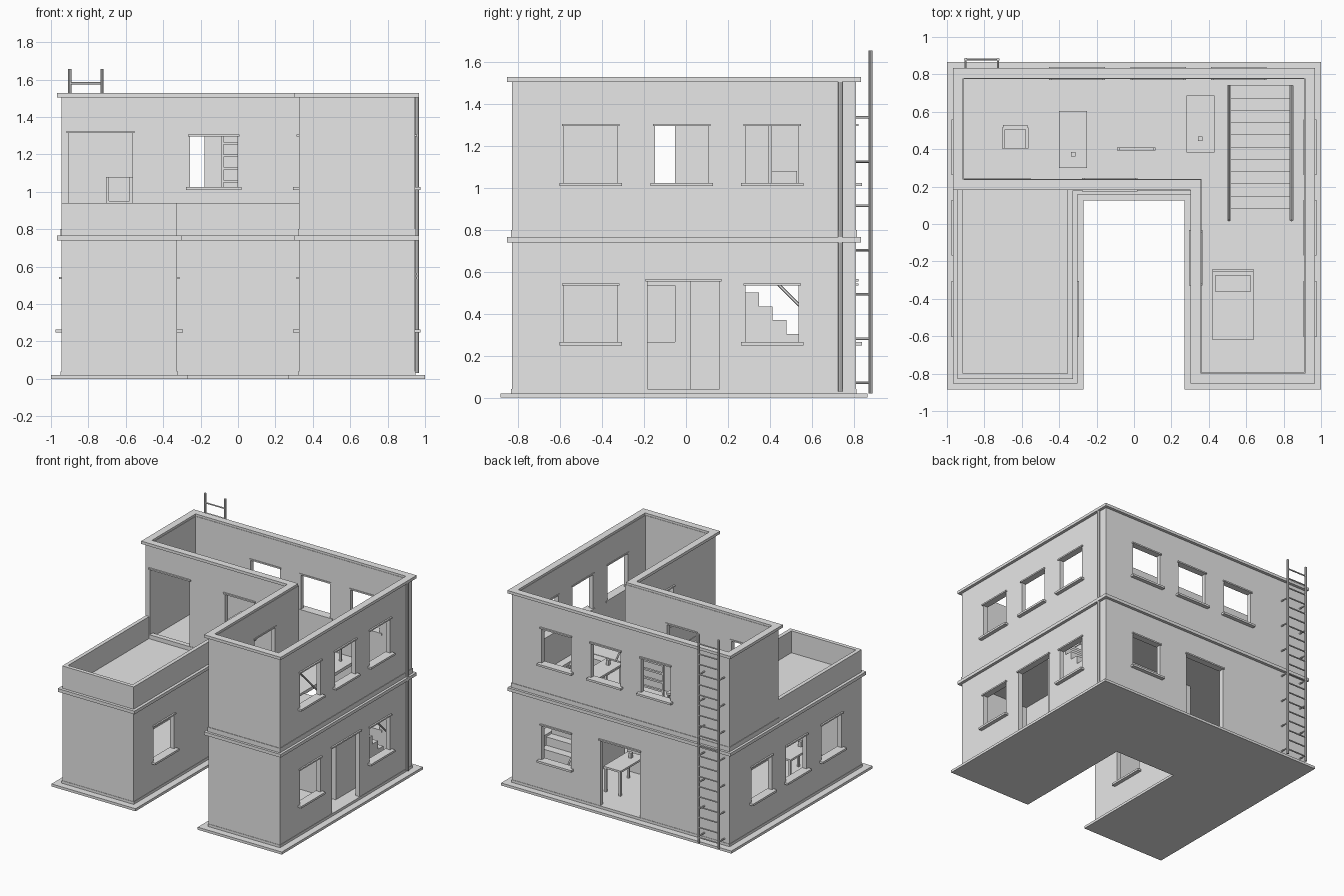
import bpy
import bmesh
from mathutils import Vector

cube = bpy.data.objects.get("Cube")
if cube:
    bpy.data.objects.remove(cube, do_unlink=True)

grey = bpy.data.materials.new("plain grey")
grey.use_nodes = True
grey.diffuse_color = (0.8, 0.8, 0.8, 1)
grey.node_tree.nodes["Principled BSDF"].inputs["Base Color"].default_value = grey.diffuse_color


def finish(name, bm):
    bmesh.ops.recalc_face_normals(bm, faces=bm.faces)
    mesh = bpy.data.meshes.new(name)
    bm.to_mesh(mesh)
    bm.free()
    mesh.materials.append(grey)
    obj = bpy.data.objects.new(name, mesh)
    bpy.context.collection.objects.link(obj)
    return obj


def boxes(name, spans):
    """One object made of boxes, each given as x, y and z spans."""
    bm = bmesh.new()
    for xs, ys, zs in spans:
        made = bmesh.ops.create_cube(bm, size=1)["verts"]
        for v in made:
            v.co = [s[0] if c < 0 else s[1] for c, s in zip(v.co, (xs, ys, zs))]
    return finish(name, bm)


def rods(name, pairs, radius, sides=6):
    bm = bmesh.new()
    for a, b in pairs:
        a, b = Vector(a), Vector(b)
        made = bmesh.ops.create_cone(bm, cap_ends=True, segments=sides, radius1=radius,
                                     radius2=radius, depth=(b - a).length)["verts"]
        turn = (b - a).to_track_quat("Z", "Y")
        for v in made:
            v.co = turn @ v.co + (a + b) / 2
    return finish(name, bm)


def extrude(name, points, shift):
    bm = bmesh.new()
    face = bm.faces.new([bm.verts.new(p) for p in points])
    top = bmesh.ops.extrude_face_region(bm, geom=[face])["geom"]
    bmesh.ops.translate(bm, vec=shift, verts=[g for g in top if isinstance(g, bmesh.types.BMVert)])
    return finish(name, bm)


def slab(name, outline, z0, z1):
    return extrude(name, [(x, y, z0) for x, y in outline], (0, 0, z1 - z0))


def ring(name, outer, inner, z0, z1):
    """Hollow wall between two matching outlines."""
    bm = bmesh.new()
    loops = [[bm.verts.new((x, y, z)) for x, y in line]
             for line, z in ((outer, z0), (outer, z1), (inner, z1), (inner, z0))]
    n = len(outer)
    for k in range(4):
        p, q = loops[k], loops[(k + 1) % 4]
        for i in range(n):
            j = (i + 1) % n
            bm.faces.new((p[i], p[j], q[j], q[i]))
    return finish(name, bm)


def cut(obj, spans):
    cutter = boxes("cutter", spans)
    cutter.hide_render = True
    mod = obj.modifiers.new("openings", "BOOLEAN")
    mod.operation = "DIFFERENCE"
    mod.solver = "EXACT"
    mod.object = cutter
    bpy.context.view_layer.objects.active = obj
    bpy.ops.object.modifier_apply(modifier=mod.name)
    bpy.data.objects.remove(cutter, do_unlink=True)


# Outlines of the two storeys, grown by d
SIDE, FRONT, BACK, NOTCH, COURT, TERRACE = 0.945, -0.83, 0.81, 0.325, 0.18, 0.205


def lower(d):
    s, f, b, n, c = SIDE + d, FRONT - d, BACK + d, NOTCH - d, COURT - d
    return [(-s, f), (-n, f), (-n, c), (n, c), (n, f), (s, f), (s, b), (-s, b)]


def upper(d):
    s, f, b, n, t = SIDE + d, FRONT - d, BACK + d, NOTCH - d, TERRACE - d
    return [(-s, t), (n, t), (n, f), (s, f), (s, b), (-s, b)]


THICK = 0.035
GROUND, FLOOR, ROOF = 0.02, 0.765, 1.527

# Shell: plinth, floors, walls, bands and cornices
slab("plinth", lower(0.055), 0, GROUND)
slab("ground_floor", lower(-0.01), GROUND, 0.04)
ring("lower_base_band", lower(0.003), lower(-0.03), GROUND, 0.04)
lower_wall = ring("lower_wall", lower(0), lower(-THICK), GROUND, 0.75)
ring("lower_cornice", lower(0.023), lower(-0.03), 0.74, FLOOR)
upper_floor = slab("upper_floor", lower(-0.02), 0.743, FLOOR + 0.003)
ring("upper_base_band", upper(0.004), upper(-0.03), FLOOR, 0.8)
upper_wall = ring("upper_wall", upper(0), upper(-THICK), FLOOR, 1.51)
ring("upper_cornice", upper(0.023), upper(-0.032), 1.505, ROOF)

# Terrace parapet and the ledge above the courtyard
s, n, t = SIDE, NOTCH, 0.03
slab("terrace_parapet", [(-s, TERRACE), (-s, FRONT), (-n, FRONT), (-n, TERRACE),
                         (-n - t, TERRACE), (-n - t, FRONT + t), (-s + t, FRONT + t),
                         (-s + t, TERRACE)], FLOOR, 0.94)
boxes("courtyard_ledge", [((-n, n), (COURT, TERRACE + 0.01), (FLOOR, 0.94))])


def openings(wall, label, entries, base):
    """Cut windows and doors, then add sills and lintels."""
    holes, sills, lintels = [], [], []
    for axis, face, out, mid, kind in entries:
        door = kind == "door"
        half = 0.172 if door else 0.127
        z0, z1 = (base, base + 0.52) if door else (base + 0.22, base + 0.5)

        def span(inside, outside, extra, low, high):
            depth = sorted((face - out * inside, face + out * outside))
            width = (mid - half - extra, mid + half + extra)
            return (depth, width, (low, high)) if axis == "x" else (width, depth, (low, high))

        holes.append(span(0.06, 0.06, 0, z0, z1))
        lintels.append(span(0.04, 0.012, 0.01, z1 - 0.006, z1 + 0.005))
        if not door:
            sills.append(span(0.04, 0.03, 0.022, z0 - 0.012, z0 + 0.004))
    cut(wall, holes)
    boxes(label + "_window_sills", sills)
    boxes(label + "_lintels", lintels)


openings(lower_wall, "lower", [
    ("x", s, 1, -0.455, "window"), ("x", s, 1, 0.41, "window"), ("x", s, 1, -0.012, "door"),
    ("x", -s, -1, -0.455, "window"), ("x", -s, -1, -0.02, "window"), ("x", -s, -1, 0.41, "window"),
    ("x", -n, 1, -0.455, "window"), ("x", n, -1, -0.18, "window"),
    ("y", BACK, 1, 0.56, "window"), ("y", BACK, 1, 0.005, "door")], 0.04)
openings(upper_wall, "upper", [
    ("x", s, 1, -0.455, "window"), ("x", s, 1, -0.02, "window"), ("x", s, 1, 0.41, "window"),
    ("x", n, -1, -0.18, "window"), ("y", TERRACE, -1, -0.13, "window"),
    ("y", TERRACE, -1, -0.735, "door"),
    ("y", BACK, 1, -0.305, "window"), ("y", BACK, 1, 0.13, "window"),
    ("y", BACK, 1, 0.56, "window")], 0.8)

# Staircase rising towards the front, with its stairwell
x0, x1, foot, head, steps = 0.5, 0.85, 0.74, 0.02, 11
cut(upper_floor, [((x0, x1), (head, foot), (0.7, 0.9))])
run, rise = (foot - head) / steps, (FLOOR - 0.04) / steps
profile = [(x0 + 0.015, foot, 0.04)]
for i in range(steps):
    y = foot - i * run
    z = 0.04 + (i + 1) * rise
    profile += [(x0 + 0.015, y, z), (x0 + 0.015, y - run, z)]
profile.append((x0 + 0.015, head, 0.04))
extrude("stairs", profile, (x1 - x0 - 0.03, 0, 0))
rails = []
for x in (x0 + 0.008, x1 - 0.008):
    rails.append(((x, foot, 0.24), (x, head, 0.96)))
    rails += [((x, y, 0.04 if y > 0.5 else 0.77 - y), (x, y, 0.98 - y)) for y in (foot, head)]
rods("stair_handrails", rails, 0.007)

# Outside ladder with wall brackets
ladder_x, ladder_y = (-0.9, -0.727), 0.88
rods("ladder_rails", [((x, ladder_y, GROUND), (x, ladder_y, 1.655)) for x in ladder_x], 0.009, 8)
rods("ladder_rungs", [((ladder_x[0], ladder_y, 0.06 + 0.08 * i), (ladder_x[1], ladder_y, 0.06 + 0.08 * i))
                      for i in range(20)], 0.006)
rods("ladder_brackets", [((x, BACK - 0.01, 0.07 + 0.211 * i), (x, ladder_y, 0.07 + 0.211 * i))
                         for x in ladder_x for i in range(7)], 0.006)

# Drainpipe near the back corner
rods("drainpipe", [((0.957, 0.735, 0.03), (0.957, 0.735, 1.51))], 0.011, 8)


def table(name, x, y, floor):
    w, d, top = 0.075, 0.153, floor + 0.2
    parts = [((x - w, x + w), (y - d, y + d), (top - 0.015, top)),
             ((x - 0.012, x + 0.012), (y - 0.09, y - 0.066), (top, top + 0.04))]
    for i in (-1, 1):
        for j in (-1, 1):
            cx, cy = x + i * (w - 0.012), y + j * (d - 0.012)
            parts.append(((cx - 0.008, cx + 0.008), (cy - 0.008, cy + 0.008), (floor, top - 0.01)))
    boxes(name, parts)


# Furniture
table("upper_table_left", -0.325, 0.452, FLOOR)
table("upper_table_right", 0.355, 0.535, FLOOR)
table("lower_table_back", 0.22, 0.45, 0.04)
table("lower_table_wing", -0.66, -0.4, 0.04)
boxes("armchair", [
    ((-0.705, -0.565), (0.405, 0.515), (FLOOR, 0.95)),
    ((-0.705, -0.69), (0.405, 0.515), (0.94, 1.08)),
    ((-0.58, -0.565), (0.405, 0.515), (0.94, 1.08)),
    ((-0.7, -0.57), (0.505, 0.53), (FLOOR, 1.08))])
boxes("bed", [
    ((0.42, 0.64), (-0.62, -0.245), (FLOOR, 0.86)),
    ((0.42, 0.64), (-0.255, -0.24), (FLOOR, 0.93)),
    ((0.432, 0.625), (-0.36, -0.275), (0.86, 0.88))])
shelf_y = (0.393, 0.41)
boxes("open_shelf", [((x, x + 0.012), shelf_y, (FLOOR, 1.3)) for x in (-0.09, 0.103)]
      + [((-0.085, 0.11), shelf_y, (z, z + 0.014))
         for z in (FLOOR + 0.08 + 0.068 * i for i in range(7))])
